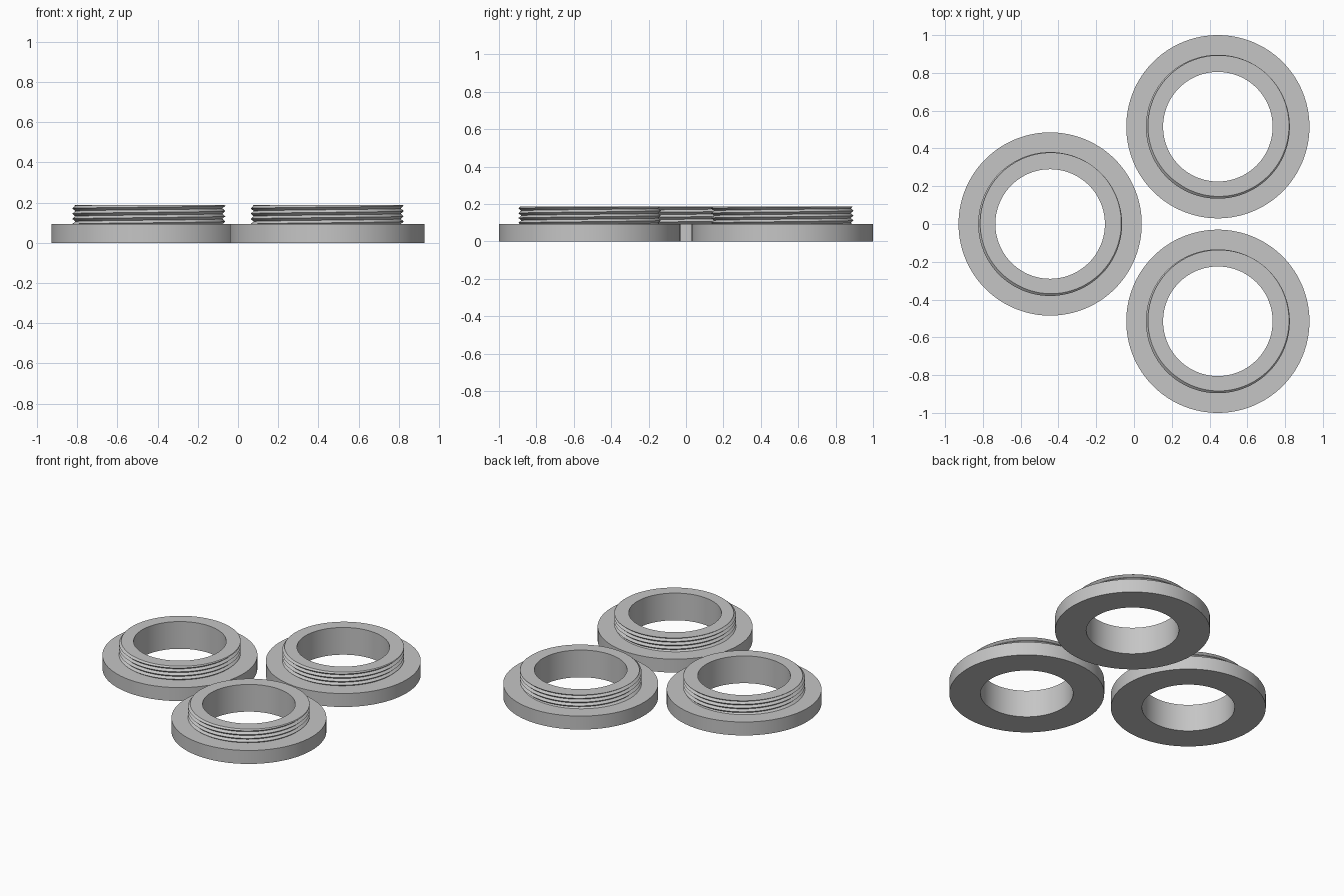
import bpy, bmesh
from math import cos, sin, pi, radians, floor

cube = bpy.data.objects.get("Cube")
if cube:
    bpy.data.objects.remove(cube, do_unlink=True)

BORE, FLANGE, ROOT, CREST = 0.29, 0.485, 0.366, 0.381
FLANGE_TOP, TOP = 0.093, 0.188
PITCH, SEGMENTS = 0.026, 128

grey = bpy.data.materials.new("plain_grey")
grey.use_nodes = True
colour = (0.56, 0.56, 0.56, 1)
grey.diffuse_color = colour
grey.node_tree.nodes["Principled BSDF"].inputs["Base Color"].default_value = colour


def thread_radius(z, turn):
    """Triangular thread form that climbs one pitch per turn."""
    phase = (z - FLANGE_TOP) / PITCH - turn
    phase -= floor(phase)
    return ROOT + (CREST - ROOT) * (1 - abs(2 * phase - 1))


def column(turn):
    """Cross-section of the collar at one angle, as (radius, height)."""
    points = [(BORE, 0), (FLANGE, 0), (FLANGE, FLANGE_TOP)]
    rows = int(2 * (TOP - FLANGE_TOP) / PITCH) + 2
    for k in range(-2, rows + 1):
        z = FLANGE_TOP + PITCH * (k / 2 + turn)
        z = min(max(z, FLANGE_TOP), TOP)
        points.append((thread_radius(z, turn), z))
    points.append((BORE, TOP))
    return points


# Threaded collar, swept around its axis with a true helical wall
bm = bmesh.new()
columns = []
for i in range(SEGMENTS + 1):
    turn = i / SEGMENTS
    a = 2 * pi * turn
    columns.append([bm.verts.new((r * cos(a), r * sin(a), z)) for r, z in column(turn)])
for c, d in zip(columns, columns[1:]):
    for j in range(len(c)):
        k = (j + 1) % len(c)
        bm.faces.new((c[j], d[j], d[k], c[k]))
bmesh.ops.remove_doubles(bm, verts=bm.verts, dist=0.00002)
bmesh.ops.dissolve_degenerate(bm, edges=bm.edges, dist=0.00002)
bmesh.ops.recalc_face_normals(bm, faces=bm.faces)
mesh = bpy.data.meshes.new("threaded_collar")
bm.to_mesh(mesh)
bm.free()
mesh.materials.append(grey)

# Three identical collars set in a triangle
places = {
    "right_collar": (-0.444, 0),
    "left_back_collar": (0.444, 0.515),
    "left_front_collar": (0.444, -0.515),
}
for name, (x, y) in places.items():
    collar = bpy.data.objects.new(name, mesh)
    collar.location = (x, y, 0)
    bpy.context.collection.objects.link(collar)

bpy.ops.object.select_all(action="DESELECT")
collar.select_set(True)
bpy.context.view_layer.objects.active = collar
bpy.ops.object.shade_smooth_by_angle(angle=radians(30))
